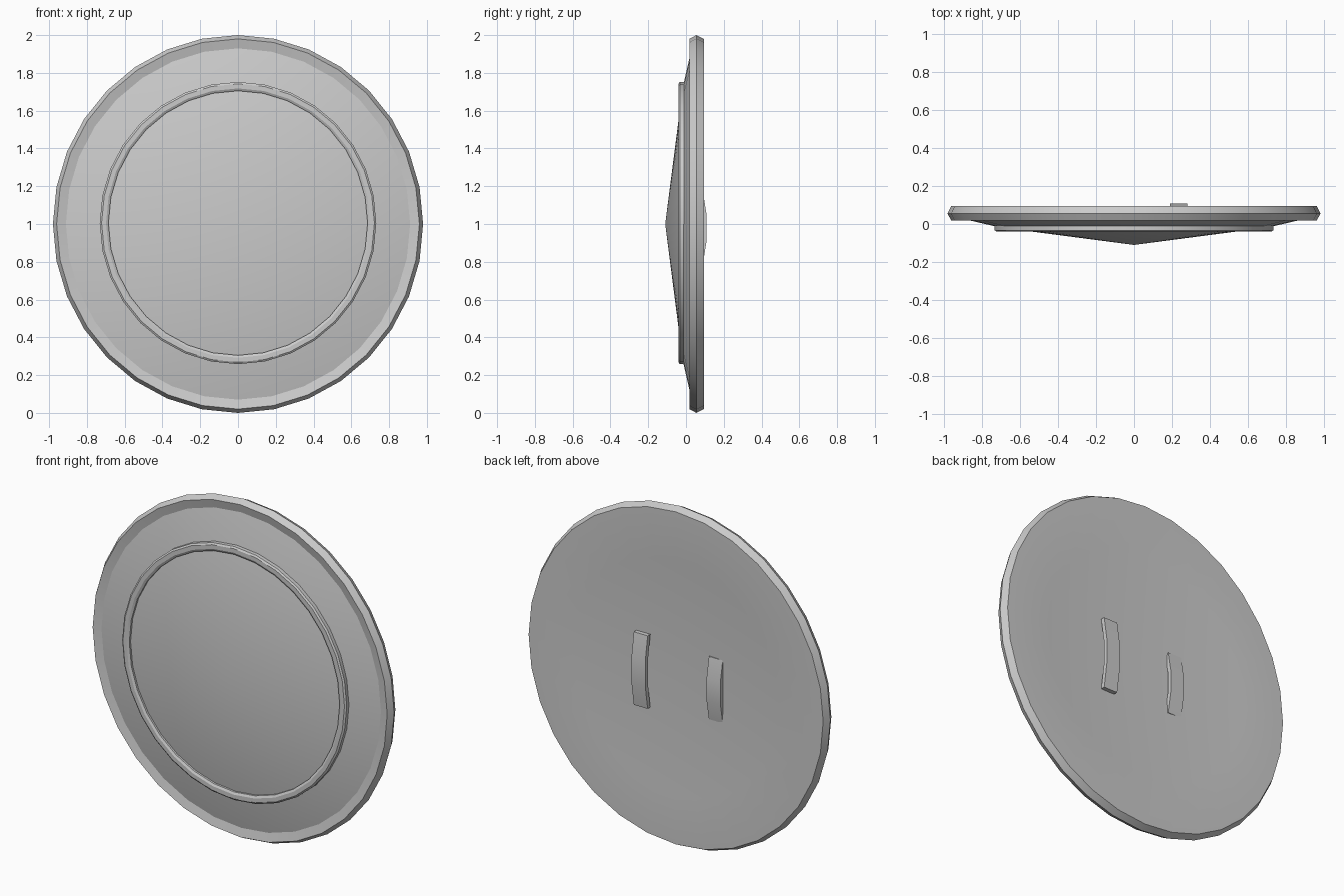
import bpy, bmesh
from math import cos, sin, pi, radians

if "Cube" in bpy.data.objects:
    bpy.data.objects.remove(bpy.data.objects["Cube"])

SIDES = 32
X_SCALE = 0.98   # the disc is slightly narrower than tall


def finish(name, bm):
    bmesh.ops.recalc_face_normals(bm, faces=bm.faces)
    mesh = bpy.data.meshes.new(name)
    bm.to_mesh(mesh)
    bm.free()
    obj = bpy.data.objects.new(name, mesh)
    bpy.context.collection.objects.link(obj)
    bpy.ops.object.select_all(action='DESELECT')
    obj.select_set(True)
    bpy.context.view_layer.objects.active = obj
    bpy.ops.object.shade_smooth_by_angle(angle=radians(25))
    return obj


def lathe(name, profile, closed=False, centre_z=1.0):
    """Revolve (radius, y) points around the y axis."""
    bm = bmesh.new()
    rings = []
    for r, y in profile:
        if r == 0:
            rings.append([bm.verts.new((0, y, centre_z))] * SIDES)
        else:
            rings.append([bm.verts.new((r * X_SCALE * sin(2 * pi * i / SIDES), y,
                                        centre_z + r * cos(2 * pi * i / SIDES)))
                          for i in range(SIDES)])
    pairs = list(zip(rings, rings[1:]))
    if closed:
        pairs.append((rings[-1], rings[0]))
    for a, b in pairs:
        for i in range(SIDES):
            j = (i + 1) % SIDES
            bm.faces.new(dict.fromkeys((a[i], a[j], b[j], b[i])))
    return finish(name, bm)


def strap(name, x, y_mid, half_len, bulge=0.027, thick=0.025, width=0.09, z=0.98):
    """Bent band bowing outwards at its middle."""
    bm = bmesh.new()
    sections = []
    for t in (-1, -0.35, 0.35, 1):
        y = y_mid - bulge * max(0, abs(t) - 0.2) / 0.8
        sections.append([bm.verts.new((x + dx * width / 2, y - dy * thick, z + t * half_len))
                         for dx, dy in ((-1, 0), (1, 0), (1, 1), (-1, 1))])
    for a, b in zip(sections, sections[1:]):
        for i in range(4):
            j = (i + 1) % 4
            bm.faces.new((a[i], a[j], b[j], b[i]))
    bm.faces.new(sections[0])
    bm.faces.new(sections[-1])
    return finish(name, bm)


# Conical front, bevelled rim and dished back
lathe("shield_body", [(0, -0.11), (0.72, -0.018), (0.93, 0.03), (0.98, 0.018),
                      (1.0, 0.055), (0.98, 0.094), (0.69, 0.094), (0, 0.025)])

# Raised ring on the front
lathe("front_ring", [(0.747, 0.0), (0.747, -0.033), (0.737, -0.04),
                     (0.713, -0.04), (0.70, -0.033), (0.70, 0.0)],
      closed=True, centre_z=1.005)

# Arm strap and hand grip on the back
strap("arm_strap", 0.235, 0.113, 0.215)
strap("hand_grip", -0.235, 0.085, 0.185)
